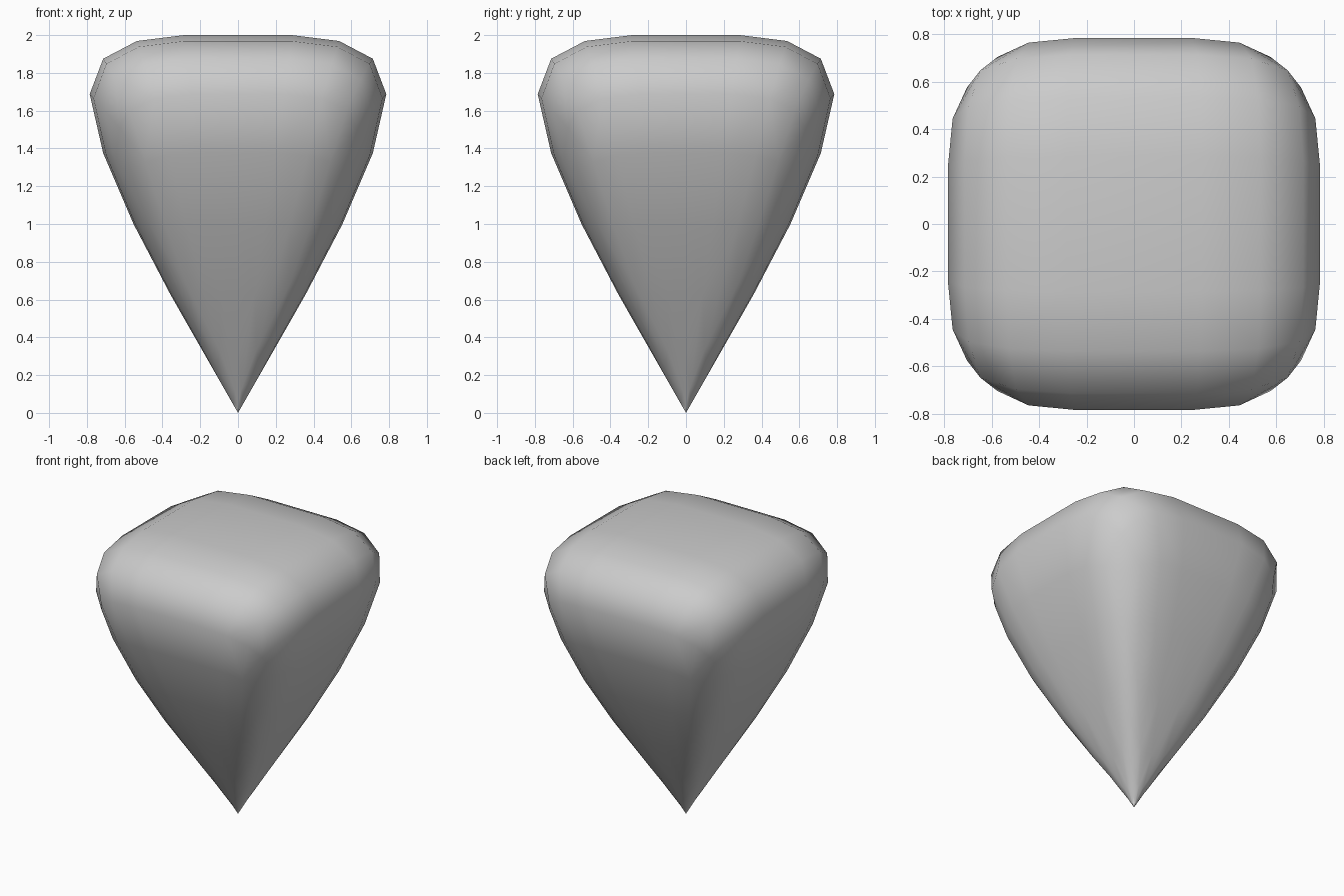
import bpy, bmesh
from mathutils import Vector

if "Cube" in bpy.data.objects:
    bpy.data.objects.remove(bpy.data.objects["Cube"])

HALF = 1.142   # half width of the control cage top
HEIGHT = 2.0


def make_cage():
    """2 x 2 x 1 box whose whole bottom is pulled into one point."""
    bm = bmesh.new()
    top, low = {}, {}
    for i in range(3):
        for j in range(3):
            top[i, j] = bm.verts.new(((i - 1) * HALF, (j - 1) * HALF, HEIGHT))
            low[i, j] = bm.verts.new((0, 0, 0))
    for i in range(2):
        for j in range(2):
            ring = [(i, j), (i + 1, j), (i + 1, j + 1), (i, j + 1)]
            bm.faces.new([top[k] for k in ring])
            bm.faces.new([low[k] for k in reversed(ring)])
    rim = [(0, 0), (1, 0), (2, 0), (2, 1), (2, 2), (1, 2), (0, 2), (0, 1)]
    for a, b in zip(rim, rim[1:] + rim[:1]):
        bm.faces.new([low[a], low[b], top[b], top[a]])
    return bm


def mean(points):
    return sum(points, Vector()) / len(points)


def smooth_subdivide(src):
    """One uniform Catmull-Clark step on a closed mesh."""
    out = bmesh.new()
    fp = {f: mean([v.co for v in f.verts]) for f in src.faces}
    nf = {f: out.verts.new(p) for f, p in fp.items()}
    ne = {e: out.verts.new(mean([v.co for v in e.verts] + [fp[f] for f in e.link_faces]))
          for e in src.edges}
    nv = {}
    for v in src.verts:
        n = len(v.link_edges)
        faces = mean([fp[f] for f in v.link_faces])
        mids = mean([mean([w.co for w in e.verts]) for e in v.link_edges])
        nv[v] = out.verts.new((faces + 2 * mids + (n - 3) * v.co) / n)
    for f in src.faces:
        for loop in f.loops:
            out.faces.new([nv[loop.vert], ne[loop.edge], nf[f], ne[loop.link_loop_prev.edge]])
    src.free()
    return out


# Rounded square spike, pointed at the bottom
bm = make_cage()
for _ in range(2):
    bm = smooth_subdivide(bm)
for f in bm.faces:
    f.smooth = True
mesh = bpy.data.meshes.new("rounded_spike")
bm.to_mesh(mesh)
bm.free()
bpy.context.collection.objects.link(bpy.data.objects.new("rounded_spike", mesh))
